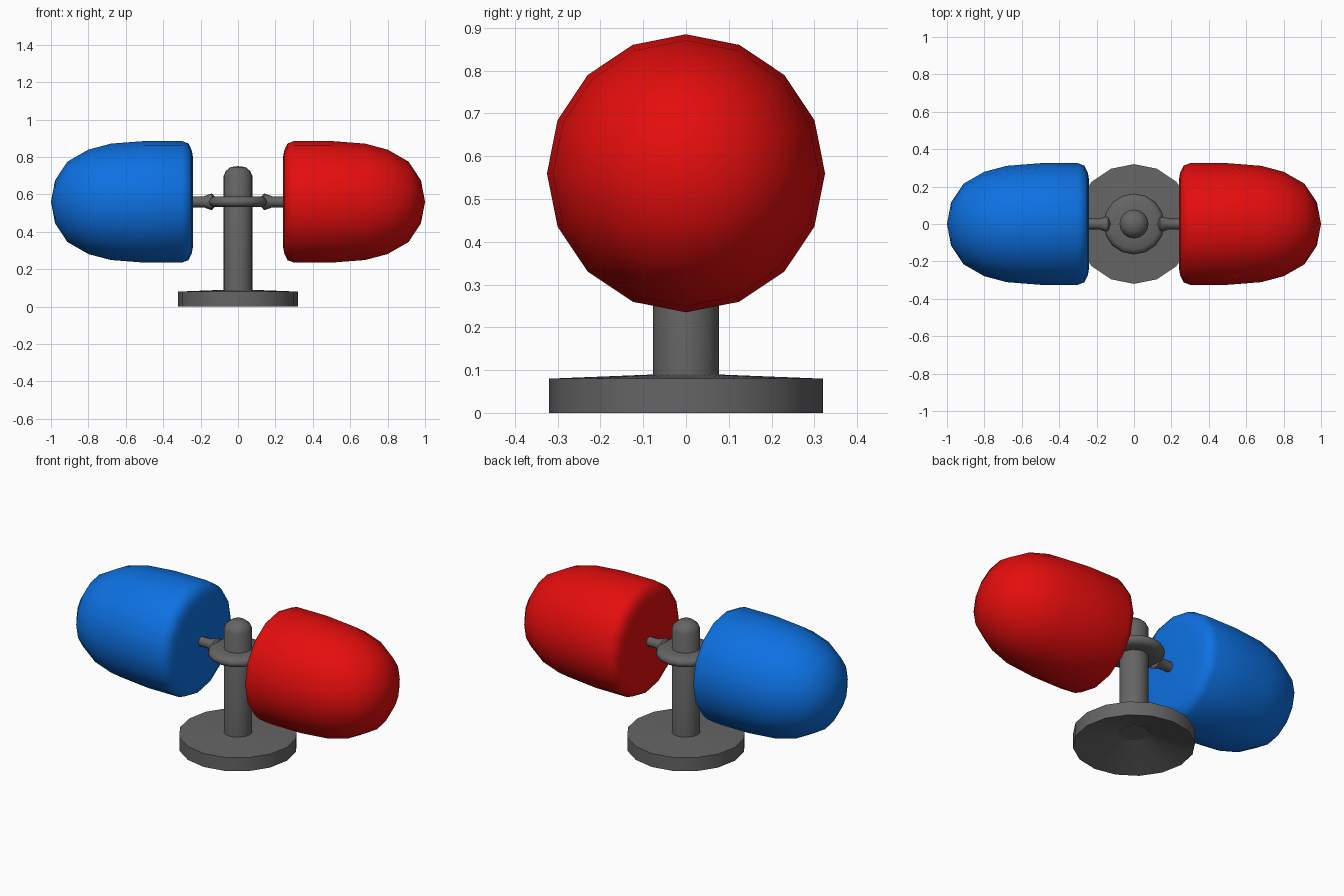
import bpy, bmesh, math
from mathutils import Matrix

if "Cube" in bpy.data.objects:
    bpy.data.objects.remove(bpy.data.objects["Cube"])


def material(name, rgb):
    m = bpy.data.materials.new(name)
    m.diffuse_color = (*rgb, 1)
    m.use_nodes = True
    m.node_tree.nodes["Principled BSDF"].inputs["Base Color"].default_value = m.diffuse_color
    return m


GREY = material("dark grey metal", (0.13, 0.13, 0.13))
RED = material("red", (0.78, 0.004, 0.004))
BLUE = material("blue", (0.004, 0.165, 0.76))


def finish(name, bm, mat, angle):
    bmesh.ops.remove_doubles(bm, verts=bm.verts, dist=1e-5)
    bmesh.ops.recalc_face_normals(bm, faces=bm.faces)
    me = bpy.data.meshes.new(name)
    bm.to_mesh(me)
    bm.free()
    ob = bpy.data.objects.new(name, me)
    bpy.context.collection.objects.link(ob)
    me.materials.append(mat)
    bpy.ops.object.select_all(action='DESELECT')
    ob.select_set(True)
    bpy.context.view_layer.objects.active = ob
    bpy.ops.object.shade_smooth_by_angle(angle=math.radians(angle))
    return ob


def lathe(name, profile, sides, mat, angle=40, matrix=None, closed=False):
    """Revolve (radius, height) points around z, then move by matrix."""
    bm = bmesh.new()
    rings = []
    for r, z in profile:
        if r == 0:
            rings.append([bm.verts.new((0, 0, z))] * sides)
        else:
            rings.append([bm.verts.new((r * math.cos(a), r * math.sin(a), z))
                          for a in (2 * math.pi * i / sides for i in range(sides))])
    pairs = list(zip(rings, rings[1:]))
    if closed:
        pairs.append((rings[-1], rings[0]))
    for a, b in pairs:
        for i in range(sides):
            j = (i + 1) % sides
            bm.faces.new(list(dict.fromkeys((a[i], a[j], b[j], b[i]))))
    if matrix:
        bm.transform(matrix)
    return finish(name, bm, mat, angle)


H = 0.56  # height of the lamp axis

# Base plate, hollowed from below
lathe("base", [(0.32, 0), (0.32, 0.08), (0.07, 0.09), (0.07, 0.08)],
      16, GREY, closed=True)

# Central post with a rounded tip
lathe("post", [(0, 0.075), (0.077, 0.075), (0.077, 0.70), (0.065, 0.725),
               (0.04, 0.746), (0, 0.751)], 16, GREY, 60)

# Rounded collar around the post
lathe("collar", [(0.07, 0.588), (0.135, 0.588), (0.155, 0.577), (0.163, 0.56),
                 (0.155, 0.543), (0.135, 0.532), (0.07, 0.532)],
      16, GREY, 60, closed=True)

# Domed lamps and their arms, mirrored left and right
DOME = [(0, 0.24), (0.235, 0.24), (0.275, 0.247), (0.312, 0.265), (0.325, 0.30),
        (0.325, 0.50), (0.311, 0.68), (0.279, 0.80), (0.215, 0.912),
        (0.115, 0.978), (0, 1.0)]
for side, label, mat in ((1, "right", RED), (-1, "left", BLUE)):
    turn = Matrix.Translation((0, 0, H)) @ Matrix.Rotation(side * math.pi / 2, 4, 'Y')
    lathe(label + "_lamp", DOME, 16, mat, 60, turn)
    lathe(label + "_arm", [(0, 0.10), (0.045, 0.14), (0.029, 0.185),
                           (0.029, 0.26), (0, 0.26)], 8, GREY, 50, turn)
